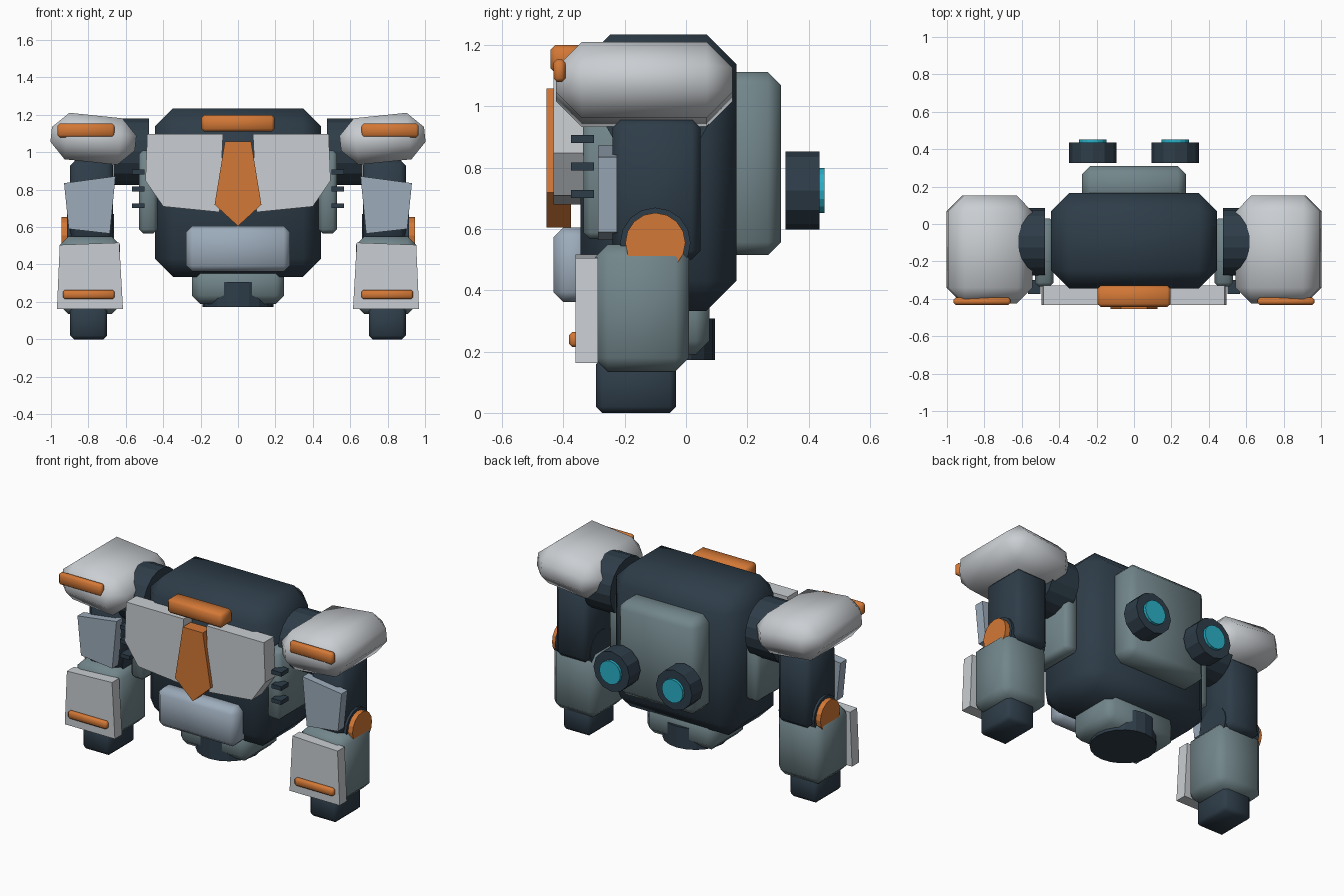
import bpy, bmesh, math
from mathutils import Matrix, Vector

if "Cube" in bpy.data.objects:
    bpy.data.objects.remove(bpy.data.objects["Cube"])


def material(name, r, g, b):
    lin = [((c / 255 + 0.055) / 1.055) ** 2.4 for c in (r, g, b)]
    m = bpy.data.materials.new(name)
    m.diffuse_color = (*lin, 1)
    m.use_nodes = True
    m.node_tree.nodes["Principled BSDF"].inputs["Base Color"].default_value = m.diffuse_color
    return m


DARK = material("dark navy", 46, 61, 73)
TEAL = material("teal grey", 114, 134, 139)
LIGHT = material("light grey", 202, 206, 210)
BLUE = material("blue grey", 156, 171, 186)
ORANGE = material("orange", 211, 120, 54)
CYAN = material("cyan", 42, 176, 200)


def finish(name, bm, mat, smooth=None):
    bmesh.ops.recalc_face_normals(bm, faces=bm.faces)
    me = bpy.data.meshes.new(name)
    bm.to_mesh(me)
    bm.free()
    me.materials.append(mat)
    if smooth:
        for p in me.polygons:
            p.use_smooth = True
        me.set_sharp_from_angle(angle=math.radians(smooth))
    ob = bpy.data.objects.new(name, me)
    bpy.context.collection.objects.link(ob)
    return ob


def box(name, mat, xs, ys, zs, bevel=0.0, tilt=0.0):
    """Chamfered box from its extents, tilted in degrees about y."""
    bm = bmesh.new()
    bmesh.ops.create_cube(bm, size=1)
    size = [abs(r[1] - r[0]) for r in (xs, ys, zs)]
    bmesh.ops.scale(bm, vec=size, verts=bm.verts)
    if bevel:
        bmesh.ops.bevel(bm, geom=bm.edges[:], offset=bevel, segments=1,
                        affect='EDGES', clamp_overlap=True)
    centre = Vector([sum(r) / 2 for r in (xs, ys, zs)])
    bm.transform(Matrix.Translation(centre) @ Matrix.Rotation(math.radians(tilt), 4, 'Y'))
    return finish(name, bm, mat, 50 if bevel else None)


def cylinder(name, mat, axis, centre, radius, length, sides=16):
    bm = bmesh.new()
    bmesh.ops.create_cone(bm, cap_ends=True, segments=sides, radius1=radius,
                          radius2=radius, depth=length)
    turn = {'X': Matrix.Rotation(math.pi / 2, 4, 'Y'),
            'Y': Matrix.Rotation(math.pi / 2, 4, 'X'),
            'Z': Matrix.Identity(4)}[axis]
    bm.transform(Matrix.Translation(centre) @ turn)
    return finish(name, bm, mat)


def plate(name, mat, outline, y0, y1):
    """Front-facing (x, z) outline given depth from y0 to y1."""
    bm = bmesh.new()
    face = bm.faces.new([bm.verts.new((x, y0, z)) for x, z in outline])
    ext = bmesh.ops.extrude_face_region(bm, geom=[face])
    verts = [v for v in ext["geom"] if isinstance(v, bmesh.types.BMVert)]
    bmesh.ops.translate(bm, verts=verts, vec=(0, y1 - y0, 0))
    return finish(name, bm, mat)


# Body
box("torso", DARK, (-0.445, 0.445), (-0.345, 0.165), (0.333, 1.235), 0.098)
box("backpack", TEAL, (-0.277, 0.277), (0.10, 0.31), (0.515, 1.112), 0.042)
box("abdomen", BLUE, (-0.277, 0.277), (-0.433, -0.30), (0.362, 0.605), 0.032)
box("pelvis", TEAL, (-0.247, 0.247), (-0.267, 0.077), (0.19, 0.40), 0.045)
cylinder("waist_joint", DARK, 'Z', (0, -0.095, 0.24), 0.19, 0.135, 20)
box("collar", ORANGE, (-0.195, 0.195), (-0.443, -0.33), (1.11, 1.20), 0.016)
plate("chest_wedge", ORANGE, [(-0.07, 1.058), (0.07, 1.058), (0.125, 0.72),
                              (0, 0.605), (-0.125, 0.72)], -0.455, -0.375)

for s, side in ((-1, "right"), (1, "left")):
    def sx(a, b):
        return (s * a, s * b)

    def flip(points):
        return [(s * x, z) for x, z in points]

    # Chest plate and side panel with fins
    plate(f"chest_plate_{side}", LIGHT,
          flip([(0.08, 1.098), (0.485, 1.098), (0.495, 0.848), (0.40, 0.71), (0.10, 0.68)]),
          -0.433, -0.33)
    box(f"side_panel_{side}", TEAL, sx(0.43, 0.53), (-0.335, 0.03), (0.567, 1.01), 0.022)
    for i in range(3):
        z = 0.714 + 0.09 * i
        box(f"side_fin_{side}_{i + 1}", DARK, sx(0.50, 0.567), (-0.375, -0.30),
            (z - 0.013, z + 0.013))

    # Thruster
    cylinder(f"thruster_{side}", DARK, 'Y', (s * 0.22, 0.38, 0.726), 0.127, 0.11, 12)
    cylinder(f"thruster_glow_{side}", CYAN, 'Y', (s * 0.22, 0.435, 0.726), 0.074, 0.034, 16)

    # Shoulder
    cylinder(f"shoulder_joint_{side}", DARK, 'X', (s * 0.57, -0.095, 1.003), 0.18, 0.19, 18)
    box(f"shoulder_pad_{side}", LIGHT, sx(0.546, 1.0), (-0.425, 0.152), (0.947, 1.197),
        0.085, -6 * s)
    box(f"shoulder_stripe_{side}", ORANGE, sx(0.66, 0.965), (-0.433, -0.393),
        (1.08, 1.154), 0.012)

    # Upper arm and elbow
    box(f"upper_arm_{side}", DARK, sx(0.667, 0.897), (-0.24, 0.048), (0.50, 0.96), 0.03)
    plate(f"upper_arm_plate_{side}", BLUE,
          flip([(0.93, 0.835), (0.655, 0.872), (0.685, 0.565), (0.905, 0.59)]),
          -0.287, -0.225)
    cylinder(f"elbow_{side}", DARK, 'X', (s * 0.788, -0.10, 0.555), 0.115, 0.25, 16)
    cylinder(f"elbow_cap_{side}", ORANGE, 'X', (s * 0.925, -0.10, 0.555), 0.098, 0.04, 16)

    # Forearm and hand
    box(f"forearm_{side}", TEAL, sx(0.63, 0.952), (-0.30, 0.01), (0.135, 0.55), 0.045)
    plate(f"forearm_plate_{side}", LIGHT,
          flip([(0.953, 0.505), (0.635, 0.517), (0.615, 0.163), (0.968, 0.163)]),
          -0.36, -0.288)
    box(f"forearm_stripe_{side}", ORANGE, sx(0.66, 0.935), (-0.382, -0.35),
        (0.215, 0.264), 0.01)
    box(f"hand_{side}", DARK, sx(0.70, 0.897), (-0.293, -0.033), (0, 0.18), 0.02)
